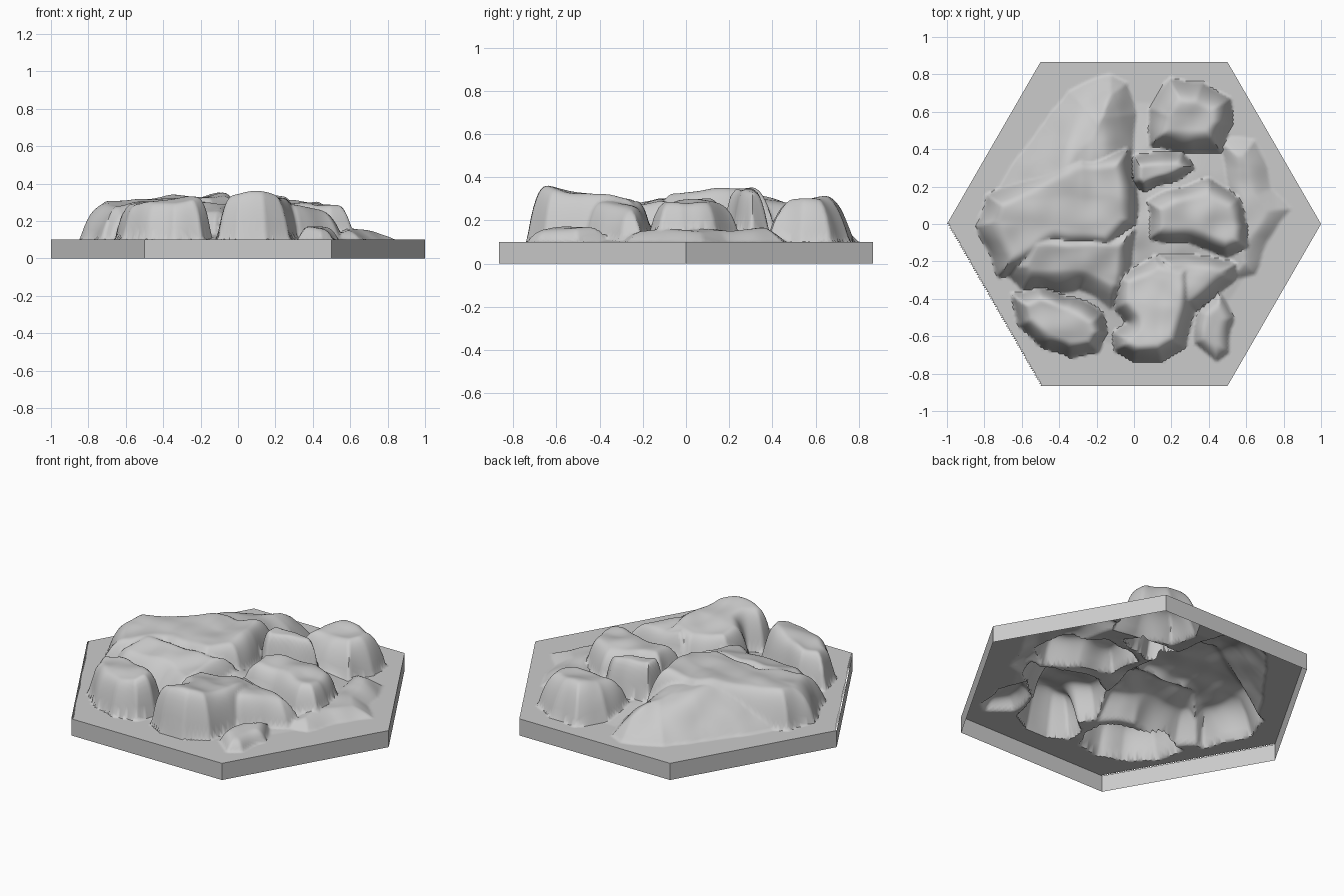
import bpy
import bmesh
import math
from mathutils import Vector, noise

default_cube = bpy.data.objects.get("Cube")
if default_cube:
    bpy.data.objects.remove(default_cube, do_unlink=True)

RIM = 0.1          # height of the tile edge
CELLS = 76         # lattice cells along one hexagon side
ROOT = math.sqrt(3) / 2

stone = bpy.data.materials.new("stone_grey")
stone.use_nodes = True
stone.diffuse_color = (0.6, 0.6, 0.6, 1)
stone.node_tree.nodes["Principled BSDF"].inputs["Base Color"].default_value = stone.diffuse_color


def depth_inside(point, outline):
    """Distance from the point to the outline, or zero outside it."""
    inside, nearest = False, math.inf
    for start, end in zip(outline, outline[1:] + outline[:1]):
        edge = end - start
        along = max(0, min(1, (point - start).dot(edge) / edge.length_squared))
        nearest = min(nearest, (point - start - edge * along).length)
        if (start.y > point.y) != (end.y > point.y):
            if point.x < start.x + edge.x * (point.y - start.y) / edge.y:
                inside = not inside
    return nearest if inside else 0


def rock(outline, top, slope=(0, 0), bevel=0.1, steepness=2.6):
    """A boulder: outline seen from above, tilted top, rounded shoulder."""
    outline = [Vector(corner) for corner in outline]
    centre = sum(outline, Vector((0, 0))) / len(outline)
    tilt = Vector(slope)

    def height(point):
        depth = depth_inside(point, outline)
        if depth == 0:
            return RIM
        shoulder = 1 - (1 - min(1, depth / bevel)) ** steepness
        return RIM + (top + tilt.dot(point - centre) - RIM) * shoulder
    return height


# Broad slab, its back ramp and its front skirt
slab = rock([(-.84, 0), (-.79, .17), (-.6, .25), (-.3, .4), (-.02, .42), (.02, .2),
             (.03, -.02), (-.12, -.16), (-.4, -.14), (-.62, -.27), (-.72, -.28)],
            .315, (.06, .05), .12)
back_ramp = rock([(-.72, .2), (-.5, .52), (-.34, .72), (-.12, .8), (-.03, .77),
                  (.02, .6), (.02, .3), (0, 0), (-.5, 0)],
                 .3, (.05, -.1), .25, 1.6)
front_skirt = rock([(-.7, -.25), (-.6, -.36), (-.3, -.36), (-.12, -.48),
                    (0, -.4), (.05, 0), (-.6, 0)],
                   .26, (0, .25), .12, 1.8)

# Boulders along the front
front_corner_boulder = rock([(-.66, -.38), (-.5, -.33), (-.32, -.38), (-.17, -.46),
                             (-.14, -.58), (-.2, -.7), (-.35, -.71), (-.47, -.66), (-.62, -.55)],
                            .31, (.1, .05), .09)
front_peak = rock([(-.1, -.28), (-.1, -.46), (-.04, -.52), (-.11, -.58), (-.1, -.69),
                   (0, -.74), (.15, -.74), (.27, -.66), (.31, -.48), (.36, -.2), (.1, -.14)],
                  .325, (.04, -.14), .1)
front_shoulder = rock([(.2, -.5), (.33, -.46), (.54, -.3), (.56, -.19),
                       (.42, -.17), (.1, -.14)],
                      .27, (-.12, 0), .09)
small_front_stone = rock([(.32, -.64), (.43, -.73), (.51, -.68), (.54, -.5),
                          (.46, -.34), (.33, -.46)],
                         .165, (0, .05), .08)

# Boulders along the other side and the back
side_boulder = rock([(.04, .13), (.2, .2), (.42, .25), (.57, .14), (.62, 0),
                     (.63, -.13), (.5, -.17), (.3, -.12), (.08, -.1)],
                    .285, (-.04, 0), .1)
side_apron = rock([(.5, -.3), (.64, -.28), (.72, -.1), (.83, .08), (.74, .2),
                   (.66, .45), (.45, .45), (.5, .1)],
                  .155, (-.08, 0), .1, 1.5)
narrow_ridge = rock([(-.02, .37), (.26, .4), (.33, .3), (.2, .22), (.05, .16), (-.02, .22)],
                    .345, (-.1, 0), .07)
back_boulder = rock([(.07, .4), (.3, .38), (.47, .38), (.52, .52), (.51, .66),
                     (.37, .76), (.2, .77), (.08, .62)],
                    .3, (.05, .02), .12, 2.2)

ROCKS = [slab, back_ramp, front_skirt, front_corner_boulder, front_peak, front_shoulder,
         small_front_stone, side_boulder, side_apron, narrow_ridge, back_boulder]


def ground_height(x, y):
    """Tallest rock at a place, with broken outlines and uneven tops."""
    here = Vector((x, y, 0))
    margin = min(1, (ROOT - max(abs(y), abs(x) * ROOT + abs(y) / 2)) / 0.1)
    if margin < 1e-4:
        return RIM
    wobble = noise.noise_vector(here * 6) * 0.022
    point = (here + wobble).xy
    mound = RIM + 0.1 * max(0, 1 - here.length / 0.65)
    tallest = max([mound] + [height(point) for height in ROCKS])
    bumps = noise.noise(here * 7 + Vector((3, 1, 5))) * 0.02
    return RIM + max(0, tallest - RIM + bumps * min(1, (tallest - RIM) / 0.1)) * margin


def make_object(name, bm):
    bmesh.ops.recalc_face_normals(bm, faces=bm.faces[:])
    mesh = bpy.data.meshes.new(name)
    bm.to_mesh(mesh)
    bm.free()
    mesh.materials.append(stone)
    obj = bpy.data.objects.new(name, mesh)
    bpy.context.collection.objects.link(obj)
    bpy.ops.object.select_all(action="DESELECT")
    obj.select_set(True)
    bpy.context.view_layer.objects.active = obj
    bpy.ops.object.shade_smooth_by_angle(angle=math.radians(55))
    return obj


# Rocky ground: triangular lattice clipped to a hexagon, open underneath
bm = bmesh.new()
lattice = {}
for row in range(-CELLS, CELLS + 1):
    for col in range(-CELLS, CELLS + 1):
        if abs(row + col) <= CELLS:
            x, y = (col + row / 2) / CELLS, row * ROOT / CELLS
            lattice[col, row] = bm.verts.new((x, y, ground_height(x, y)))
for col, row in lattice:
    right, up = (col + 1, row), (col, row + 1)
    if right in lattice and up in lattice:
        bm.faces.new([lattice[key] for key in ((col, row), right, up)])
        corner = (col + 1, row + 1)
        if corner in lattice:
            bm.faces.new([lattice[key] for key in (right, corner, up)])
make_object("rocky_ground", bm)

# Hexagonal rim wall, open at top and bottom
bm = bmesh.new()
bmesh.ops.create_cone(bm, cap_ends=False, segments=6, radius1=1, radius2=1, depth=RIM)
first = max(bm.verts, key=lambda vert: vert.co.x)
turn = math.pi / 6 if first.co.x < 0.95 else 0
for vert in bm.verts:
    angle = math.atan2(vert.co.y, vert.co.x) + turn
    vert.co = (math.cos(angle), math.sin(angle), vert.co.z + RIM / 2)
make_object("hex_rim", bm)
